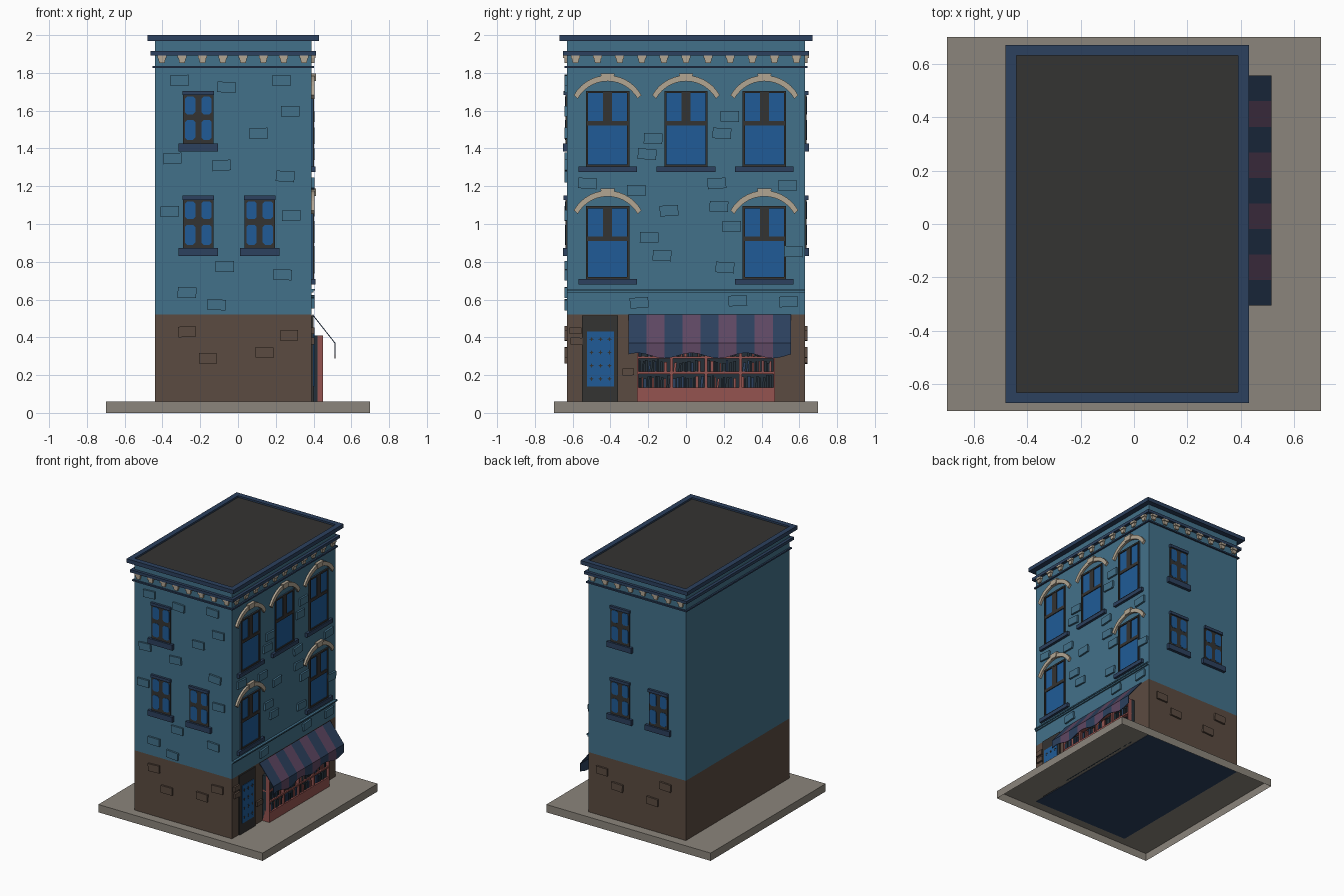
import bpy, bmesh, math, random
from mathutils import Matrix, Vector

if "Cube" in bpy.data.objects:
    bpy.data.objects.remove(bpy.data.objects["Cube"])
random.seed(4)

COLORS = {
    "wall_blue": (0.055, 0.165, 0.255), "brick_brown": (0.105, 0.07, 0.052),
    "trim_navy": (0.025, 0.052, 0.112), "glass_blue": (0.014, 0.105, 0.31),
    "charcoal": (0.034, 0.033, 0.032), "cream": (0.45, 0.38, 0.29),
    "pavement_grey": (0.26, 0.235, 0.20), "shelf_red": (0.30, 0.088, 0.08),
    "awning_plum": (0.112, 0.063, 0.122), "book_dark": (0.018, 0.03, 0.04),
}
MATS = {}
for n, c in COLORS.items():
    MATS[n] = bpy.data.materials.new(n)
    MATS[n].diffuse_color = (*c, 1)

X0, X1, Y, ZB, ZT = -0.44, 0.39, 0.63, 0.06, 1.975   # building block
WALLS = {
    "right": lambda u, z, d: (X1 + d, u, z),
    "front": lambda u, z, d: (u, -Y - d, z),
    "back": lambda u, z, d: (u, Y + d, z),
}


class Part:
    """One object gathered from prisms standing on a wall."""
    def __init__(self, name, *mats):
        self.name, self.mats, self.bm = name, mats, bmesh.new()

    def prism(self, wall, pts, d0, d1, mat=0):
        f = WALLS[wall]
        a = [self.bm.verts.new(f(u, z, d0)) for u, z in pts]
        b = [self.bm.verts.new(f(u, z, d1)) for u, z in pts]
        n = len(pts)
        faces = [self.bm.faces.new(a), self.bm.faces.new(b)]
        for i in range(n):
            j = (i + 1) % n
            faces.append(self.bm.faces.new((a[i], a[j], b[j], b[i])))
        bmesh.ops.recalc_face_normals(self.bm, faces=faces)
        for fc in faces:
            fc.material_index = mat

    def rect(self, wall, u0, u1, z0, z1, d1, d0=0.0, mat=0):
        self.prism(wall, [(u0, z0), (u1, z0), (u1, z1), (u0, z1)], d0, d1, mat)

    def tilted(self, wall, u, z, w, h, ang, d):
        c, s = math.cos(ang), math.sin(ang)
        self.prism(wall, [(u + x * w / 2 * c - y * h / 2 * s, z + x * w / 2 * s + y * h / 2 * c)
                          for x, y in ((-1, -1), (1, -1), (1, 1), (-1, 1))], 0, d)

    def done(self):
        me = bpy.data.meshes.new(self.name)
        self.bm.to_mesh(me)
        self.bm.free()
        for m in self.mats:
            me.materials.append(MATS[m])
        ob = bpy.data.objects.new(self.name, me)
        bpy.context.collection.objects.link(ob)
        return ob


def block(bm, x0, x1, y0, y1, z0, z1):
    m = Matrix.Translation(((x0 + x1) / 2, (y0 + y1) / 2, (z0 + z1) / 2)) @ \
        Matrix.Diagonal((x1 - x0, y1 - y0, z1 - z0, 1))
    return bmesh.ops.create_cube(bm, size=1, matrix=m)["verts"]


def drop_faces(bm, z):
    bm.faces.ensure_lookup_table()
    bmesh.ops.delete(bm, geom=[f for f in bm.faces if all(abs(v.co.z - z) < 1e-4 for v in f.verts)],
                     context="FACES")


# pavement slab, hollow underneath, with the building's underside showing
p = Part("pavement", "pavement_grey")
block(p.bm, -0.7, 0.7, -0.7, 0.7, 0, ZB)
drop_faces(p.bm, 0)
p.done()
p = Part("building_underside", "trim_navy")
block(p.bm, X0, X1, -Y, Y, ZB - 0.004, ZB - 0.001)
p.done()

# main walls: brown ground floor, blue above
p = Part("walls", "wall_blue", "brick_brown")
block(p.bm, X0, X1, -Y, Y, ZB, ZT)
bmesh.ops.bisect_plane(p.bm, geom=p.bm.verts[:] + p.bm.edges[:] + p.bm.faces[:],
                       plane_co=(0, 0, 0.52), plane_no=(0, 0, 1))
for f in p.bm.faces:
    f.material_index = 1 if f.calc_center_median().z < 0.52 else 0
drop_faces(p.bm, ZT)
drop_faces(p.bm, ZB)
p.done()

# roof and cornice rings
p = Part("roof", "charcoal")
block(p.bm, X0, X1, -Y, Y, ZT, 1.987)
p.done()
p = Part("cornice", "trim_navy")
for z0, z1, o in ((1.97, 2.0, 0.04), (1.893, 1.915, 0.022), (1.825, 1.836, 0.012)):
    block(p.bm, X0 - o, X0, -Y - o, Y + o, z0, z1)
    block(p.bm, X1, X1 + o, -Y - o, Y + o, z0, z1)
    for s in (-1, 1):
        block(p.bm, X0, X1, *sorted((s * Y, s * (Y + o))), z0, z1)
p.done()

# tapered brackets under the cornice
p = Part("cornice_brackets", "cream")
spots = [("right", -0.585 + 0.117 * i) for i in range(11)]
spots += [(w, -0.403 + 0.1075 * i) for w in ("front", "back") for i in range(8)]
for w, u in spots:
    p.rect(w, u - 0.024, u + 0.024, 1.878, 1.893, 0.021)
    p.prism(w, [(u - 0.014, 1.852), (u + 0.014, 1.852), (u + 0.02, 1.878), (u - 0.02, 1.878)], 0, 0.014)
p.done()

# loose raised bricks
RIGHT = [(-.174, 1.453), (-.206, 1.37), (.232, 1.57), (.19, 1.48), (-.522, 1.215), (-.264, 1.178),
         (.163, 1.215), (.538, 1.204), (-.09, 1.07), (.174, 1.093), (.243, .987), (-.195, .928),
         (-.127, .833), (.206, .77), (.57, .854), (-.248, .583), (.274, .594), (.543, .589)]
FRONT = [(-.31, 1.76), (-.06, 1.724), (.23, 1.76), (.277, 1.597), (.108, 1.48), (-.346, 1.347),
         (-.087, 1.31), (.25, 1.252), (-.362, 1.066), (.282, 1.045), (-.071, .775), (.235, .732),
         (-.27, .637), (-.113, .573)]
LOW = [(-.27, .43), (.27, .41), (-.16, .29), (.14, .32)]
p = Part("blue_bricks", "wall_blue")
for wall, spots in (("right", RIGHT), ("front", FRONT)):
    for u, z in spots:
        p.tilted(wall, u, z, 0.098, 0.056, random.uniform(-0.08, 0.08), 0.014)
p.done()
p = Part("brown_bricks", "brick_brown")
for wall in ("front", "back"):
    for u, z in LOW:
        p.tilted(wall, u, z, 0.095, 0.056, random.uniform(-0.06, 0.06), 0.014)
for u, z in ((-.585, .435), (-.58, .38), (-.306, .217)):
    p.tilted("right", u, z, 0.062, 0.036, random.uniform(-0.06, 0.06), 0.014)
p.done()


def arc(u, z, r, half, n=14):
    return [(u + r * math.sin(a), z + r * math.cos(a))
            for a in (-half + 2 * half * i / n for i in range(n + 1))]


# tall street windows with arches
win = Part("street_windows", "charcoal", "glass_blue")
sill = Part("street_window_sills", "trim_navy")
arch = Part("window_arches", "cream")
for u, z0, z1 in ((-.415, 1.305, 1.705), (0, 1.305, 1.705), (.415, 1.305, 1.705),
                  (-.415, .71, 1.095), (.415, .71, 1.095)):
    l, r, zm = u - 0.115, u + 0.115, z1 - 0.172
    win.rect("right", l, r, z0, z1, 0.004, mat=1)
    for a, b in ((l, l + 0.012), (r - 0.012, r)):
        win.rect("right", a, b, z0, z1, 0.012)
    win.rect("right", l + 0.012, r - 0.012, z1 - 0.012, z1, 0.012)
    win.rect("right", l + 0.012, r - 0.012, z0, z0 + 0.01, 0.012)
    win.rect("right", l + 0.012, r - 0.012, zm - 0.012, zm + 0.012, 0.010)
    win.rect("right", u - 0.024, u + 0.024, zm + 0.012, z1 - 0.012, 0.010)
    sill.rect("right", u - 0.155, u + 0.155, z0 - 0.03, z0, 0.02)
    cz = z1 - 0.123
    out, inn = arc(u, cz, 0.205, 1.06), arc(u, cz - 0.008, 0.182, 1.06)
    for i in range(len(out) - 1):
        arch.prism("right", [out[i], out[i + 1], inn[i + 1], inn[i]], 0, 0.016)
    arch.prism("right", [(u - 0.028, z1 + 0.052), (u + 0.028, z1 + 0.052),
                         (u + 0.038, z1 + 0.092), (u - 0.038, z1 + 0.092)], 0, 0.022)
for q in (win, sill, arch):
    q.done()

# small four-pane windows front and back
win = Part("side_windows", "charcoal", "glass_blue")
trim = Part("side_window_trim", "trim_navy")
for wall, u, z in (("front", -.21, 1.385), ("front", -.21, .83), ("front", .115, .83),
                   ("back", .115, 1.385), ("back", .115, .83), ("back", -.21, .83)):
    win.rect(wall, u - 0.08, u + 0.08, z + 0.04, z + 0.3, 0.008)
    for s in (-1, 1):
        for a, b in ((0.06, 0.166), (0.196, 0.29)):
            l, r = sorted((u + s * 0.016, u + s * 0.071))
            a, b, c = z + a, z + b, 0.012
            win.prism(wall, [(l + c, a), (r - c, a), (r, a + c), (r, b - c), (r - c, b), (l + c, b),
                             (l, b - c), (l, a + c)], 0.008, 0.010, 1)
    trim.rect(wall, u - 0.083, u + 0.083, z + 0.298, z + 0.32, 0.018)
    trim.rect(wall, u - 0.105, u + 0.105, z, z + 0.042, 0.022)
win.done()
trim.done()

# ledge above the shop front
p = Part("shop_ledge", "wall_blue")
p.rect("right", -Y, Y, 0.638, 0.648, 0.010)
p.rect("right", -Y, Y, 0.648, 0.657, 0.018)
p.done()

# door with glass panel and small studs
p = Part("door", "charcoal", "glass_blue")
p.rect("right", -0.55, -0.36, ZB, 0.515, 0.010)
p.rect("right", -0.525, -0.38, 0.14, 0.43, 0.014, 0.010, 1)
for i in range(3):
    for j in range(4):
        u, z, s = -0.5 + 0.0475 * i, 0.18 + 0.07 * j, 0.013
        p.prism("right", [(u + (s if k % 2 == 0 else s * 0.4) * math.cos(k * math.pi / 4),
                           z + (s if k % 2 == 0 else s * 0.4) * math.sin(k * math.pi / 4))
                          for k in range(8)], 0.014, 0.016)
p.done()

# bookcase: carcass, uprights, shelves
S0, S1, BAY = -0.26, 0.47, 0.73 / 4
p = Part("bookcase", "shelf_red", "book_dark")
p.rect("right", S0, S1, ZB, 0.41, 0.03, mat=1)
p.rect("right", S0, S1, ZB, 0.135, 0.06)
p.rect("right", S0, S1, 0.375, 0.41, 0.06)
for i in range(5):
    u = S0 + BAY * i
    p.rect("right", max(S0, u - 0.008), min(S1, u + 0.008), 0.135, 0.375, 0.06, 0.0)
for z in (0.212, 0.293):
    p.rect("right", S0, S1, z - 0.006, z + 0.006, 0.057)
p.done()
# rows of books
p = Part("books", "book_dark", "shelf_red", "trim_navy")
for i in range(4):
    for z in (0.135, 0.218, 0.299):
        u, end = S0 + BAY * i + 0.01, S0 + BAY * (i + 1) - 0.01
        while u < end - 0.012:
            w = random.uniform(0.010, 0.018)
            lean = random.choice((0, 0, 0, 0.006))
            h = random.uniform(0.045, 0.066)
            p.prism("right", [(u, z), (u + w - 0.002, z), (u + w - 0.002 + lean, z + h), (u + lean, z + h)],
                    0.03, random.uniform(0.044, 0.052), random.choice((0, 0, 1, 2)))
            u += w + lean + random.choice((0, 0, 0.006))
p.done()

# striped awning sheet with a wavy valance
p = Part("awning", "trim_navy", "awning_plum")
A0, A1, SUB = -0.305, 0.555, 4
rows = []
for k in range(9 * SUB + 1):
    y = A0 + (A1 - A0) * k / (9 * SUB)
    low = 0.303 - 0.014 * math.cos(2 * math.pi * (k - 2 * SUB) / (3 * SUB))
    rows.append([p.bm.verts.new(c) for c in ((0.395, y, 0.52), (0.513, y, 0.37), (0.513, y, low))])
for k in range(9 * SUB):
    for j in range(2):
        f = p.bm.faces.new((rows[k][j], rows[k][j + 1], rows[k + 1][j + 1], rows[k + 1][j]))
        f.material_index = (k // SUB) % 2
ob = p.done()
m = ob.modifiers.new("thickness", "SOLIDIFY")
m.thickness, m.offset = 0.005, 0

for m in bpy.data.materials:
    if m.users and not m.is_grease_pencil:
        m.use_nodes = True
        m.node_tree.nodes["Principled BSDF"].inputs["Base Color"].default_value = m.diffuse_color
